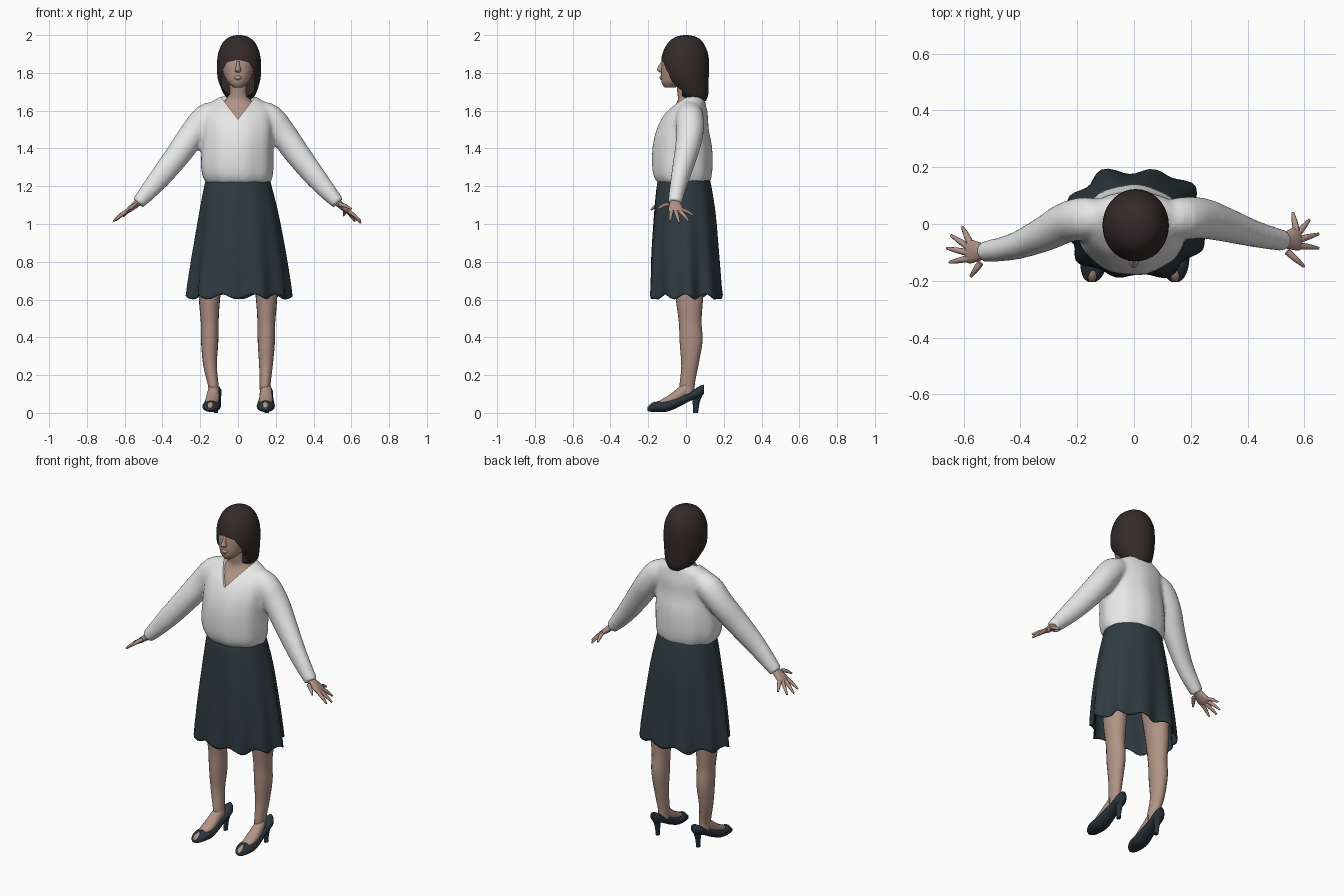
import bpy, bmesh, math
from mathutils import Vector

cube = bpy.data.objects.get("Cube")
if cube:
    bpy.data.objects.remove(cube)


def material(name, rgb):
    m = bpy.data.materials.new(name)
    m.use_nodes = True
    m.diffuse_color = (*rgb, 1)
    bsdf = next(n for n in m.node_tree.nodes if n.type == 'BSDF_PRINCIPLED')
    bsdf.inputs["Base Color"].default_value = (*rgb, 1)
    return m


SKIN = material("skin", (0.44, 0.29, 0.235))
HAIR = material("dark brown hair", (0.035, 0.023, 0.023))
WHITE = material("white cloth", (0.82, 0.82, 0.82))
NAVY = material("dark slate cloth", (0.028, 0.044, 0.055))
SHOE = material("dark shoe leather", (0.022, 0.033, 0.045))


def spline(rings, steps):
    """Catmull-Rom through rows of numbers."""
    out = []
    for i in range(len(rings) - 1):
        p = [rings[max(0, min(len(rings) - 1, i + k))] for k in (-1, 0, 1, 2)]
        for s in range(steps):
            t = s / steps
            out.append([b + 0.5 * t * (c - a + t * (2*a - 5*b + 4*c - d + t * (3*(b - c) + d - a)))
                        for a, b, c, d in zip(*p)])
    return out + [list(rings[-1])]


def finish(name, bm, mat, angle=60):
    bmesh.ops.recalc_face_normals(bm, faces=bm.faces)
    me = bpy.data.meshes.new(name)
    bm.to_mesh(me)
    bm.free()
    ob = bpy.data.objects.new(name, me)
    bpy.context.collection.objects.link(ob)
    me.materials.append(mat)
    select(ob)
    bpy.ops.object.shade_smooth_by_angle(angle=math.radians(angle))
    return ob


def select(*obs):
    bpy.ops.object.select_all(action='DESELECT')
    for o in obs:
        o.select_set(True)
    bpy.context.view_layer.objects.active = obs[0]


def loft(name, rings, mat, mode='up', n=20, steps=3, caps=True, fold=None):
    """Rings are (x, y, z, half width, half depth); mode sets how they face."""
    rows = spline(rings, steps)
    cen = [Vector(r[:3]) for r in rows]
    bm = bmesh.new()
    loops = []
    for i, r in enumerate(rows):
        u, v = Vector((1, 0, 0)), Vector((0, 1, 0))
        if mode == 'forward':
            v = Vector((0, 0, 1))
        elif mode == 'path':
            t = (cen[min(i + 1, len(cen) - 1)] - cen[max(i - 1, 0)]).normalized()
            u = t.cross(Vector((0, 0, 1))).normalized()
            v = u.cross(t)
        ring = []
        for k in range(n):
            a = math.tau * k / n
            f, dz = fold(a, i / (len(rows) - 1)) if fold else (1, 0)
            p = cen[i] + (u * math.cos(a) * r[3] + v * math.sin(a) * r[4]) * f
            ring.append(bm.verts.new(p + Vector((0, 0, dz))))
        loops.append(ring)
    for a, b in zip(loops, loops[1:]):
        for k in range(n):
            bm.faces.new((a[k], a[(k + 1) % n], b[(k + 1) % n], b[k]))
    if caps:
        bm.faces.new(loops[0])
        bm.faces.new(loops[-1])
    return finish(name, bm, mat)


def prism(name, pts, direction):
    """Extrude a flat polygon along a direction, for use as a cutter."""
    bm = bmesh.new()
    f = bm.faces.new([bm.verts.new(p) for p in pts])
    new = bmesh.ops.extrude_face_region(bm, geom=[f])["geom"]
    bmesh.ops.translate(bm, vec=direction, verts=[g for g in new if isinstance(g, bmesh.types.BMVert)])
    return finish(name, bm, WHITE)


def cut(ob, cutter):
    mod = ob.modifiers.new("cut", 'BOOLEAN')
    mod.operation, mod.object, mod.solver = 'DIFFERENCE', cutter, 'EXACT'
    select(ob)
    bpy.ops.object.modifier_apply(modifier=mod.name)
    bpy.data.objects.remove(cutter)


# Head, nose, neck and chest
loft("head", [(0, -.085, 1.722, .022, .028), (0, -.068, 1.745, .05, .06), (0, -.043, 1.78, .072, .089),
              (0, -.03, 1.83, .086, .1), (0, -.022, 1.87, .088, .1), (0, 0, 1.93, .075, .09),
              (0, 0, 1.975, .02, .02)], SKIN, n=28)
loft("nose", [(0, -.12, 1.863, .008, .01), (0, -.13, 1.835, .01, .017), (0, -.133, 1.815, .017, .022),
              (0, -.125, 1.803, .012, .014)], SKIN, n=10)
loft("mouth", [(0, -.118, 1.785, .015, .016), (0, -.12, 1.775, .024, .02), (0, -.116, 1.762, .015, .017)],
     SKIN, n=12)
loft("neck_and_chest", [(0, -.02, 1.5, .12, .115), (0, -.005, 1.57, .12, .102), (0, .012, 1.62, .11, .075),
                        (0, .012, 1.655, .068, .056), (0, .005, 1.69, .05, .05), (0, -.005, 1.78, .05, .05)],
     SKIN, n=24)

# Bobbed hair with a fringe cut round the face
hair = loft("hair", [(.005, 0, 2.0, .012, .012), (.005, 0, 1.99, .05, .055), (.005, -.002, 1.96, .086, .093),
                     (.005, -.004, 1.9, .111, .121), (.006, -.005, 1.83, .117, .128), (.006, 0, 1.77, .113, .12),
                     (.008, .02, 1.72, .098, .1), (.01, .042, 1.68, .08, .075), (.01, .06, 1.65, .055, .045)],
            HAIR, n=36, steps=4)
cut(hair, prism("fringe_cutter", [(-.3, y, z) for y, z in (
    (-.3, 1.88), (-.137, 1.87), (-.122, 1.835), (-.098, 1.775), (-.058, 1.72), (-.035, 1.6), (-.3, 1.6))],
    (.6, 0, 0)))
cut(hair, prism("face_cutter", [(-.086, -.3, 1.6), (.086, -.3, 1.6), (.088, -.3, 1.8), (.06, -.3, 1.855),
                                (0, -.3, 1.87), (-.06, -.3, 1.855), (-.088, -.3, 1.8)], (0, .28, 0)))
select(hair)
bpy.ops.object.shade_smooth_by_angle(angle=math.radians(50))


# Blouse: torso and sleeves fused, then cut to a V neck
def body_fold(a, t):
    return 1 + .018 * (1 - t) * math.sin(9 * a + 1), 0


blouse = loft("blouse", [(0, -.012, 1.215, .168, .135), (-.003, -.018, 1.25, .185, .152), (-.006, -.02, 1.31, .192, .16),
                         (-.003, -.02, 1.41, .19, .157), (0, -.018, 1.5, .188, .138), (0, 0, 1.58, .185, .115),
                         (0, .02, 1.63, .165, .085), (0, .03, 1.655, .125, .07), (0, .03, 1.675, .095, .06)],
              WHITE, n=40, fold=body_fold)
sleeves = []
for side, ys in ((-1, (.02, .02, .005, -.035, -.08, -.098)), (1, (.02, .02, .02, 0, -.035, -.06))):
    shape = ((.1, 1.595, .06, .06), (.17, 1.56, .075, .075), (.24, 1.475, .072, .072),
             (.315, 1.37, .062, .068), (.425, 1.23, .047, .056), (.53, 1.11, .037, .036))
    sleeves.append(loft("sleeve", [(side * x, y, z, a, b) for (x, z, a, b), y in zip(shape, ys)],
                        WHITE, 'path', 20))
select(blouse, *sleeves)
bpy.ops.object.join()
mod = blouse.modifiers.new("fuse", 'REMESH')
mod.mode, mod.voxel_size, mod.use_smooth_shade = 'VOXEL', .011, True
mod = blouse.modifiers.new("soften", 'SMOOTH')
mod.factor, mod.iterations = .5, 5
for m in ("fuse", "soften"):
    bpy.ops.object.modifier_apply(modifier=m)
cut(blouse, prism("neckline_cutter", [(0, -.4, 1.555), (.1, -.4, 1.685), (.06, -.4, 1.75), (-.06, -.4, 1.75),
                                      (-.1, -.4, 1.685)], (0, .43, 0)))
select(blouse)
bpy.ops.object.shade_smooth_by_angle(angle=math.radians(50))


# Flared skirt with folds growing towards the hem
def skirt_fold(a, t):
    w = .6 * math.sin(10 * a + .6) + .4 * math.sin(6 * a + 2)
    return 1 + .1 * t ** 1.6 * w, .014 * t ** 4 * math.sin(10 * a + 2)


skirt = loft("skirt", [(0, -.01, 1.25, .165, .132), (0, -.01, 1.19, .18, .147), (.004, -.006, 1.05, .208, .165),
                       (.006, -.004, .85, .24, .18), (.006, 0, .7, .258, .187), (.006, .002, .615, .263, .19)],
             NAVY, n=72, steps=4, caps=False, fold=skirt_fold)
mod = skirt.modifiers.new("cloth", 'SOLIDIFY')
mod.thickness = .006

# Hands with spread fingers: wrist, then fingertips from little finger to thumb
HANDS = {
    "right": ((-.52, -.097, 1.12), (-.59, -.097, 1.065),
              ((-.605, -.01, 1.04), (-.645, -.04, 1.02), (-.66, -.085, 1.015), (-.65, -.135, 1.02), (-.575, -.185, 1.075))),
    "left": ((.52, -.06, 1.12), (.585, -.05, 1.065),
             ((.56, .04, 1.045), (.618, .015, 1.015), (.65, -.035, 1.005), (.65, -.085, 1.015), (.6, -.15, 1.08)))}
for side, (wrist, knuckles, tips) in HANDS.items():
    w, k = Vector(wrist), Vector(knuckles)
    loft(side + "_palm", [(*w, .024, .02), (*w.lerp(k, .4), .034, .018), (*w.lerp(k, .8), .042, .015),
                          (*k, .038, .01)], SKIN, 'path', 14)
    for i, tip in enumerate(tips):
        tip = Vector(tip)
        start = (w.lerp(k, .3) if i == 4 else w.lerp(k, .8)) + Vector((0, .028 - .017 * i, 0))
        mid = start.lerp(tip, .5) + Vector((0, 0, .004))
        loft(f"{side}_finger_{i + 1}", [(*start, .012, .011), (*mid, .0105, .01), (*tip, .005, .005)],
             SKIN, 'path', 8)

# Legs, feet and peep-toe heeled shoes
for side, s, ankle, heel, toe in (("right", -1, -.13, -.117, -.148), ("left", 1, .143, .152, .145)):
    loft(side + "_leg", [(s * .12, .01, .95, .085, .1), (s * .142, .015, .75, .066, .085),
                         (s * .151, .018, .6, .056, .072), (s * .15, .022, .48, .047, .06),
                         (s * .15, .027, .38, .046, .061), (s * .148, .02, .25, .036, .045),
                         (ankle, .005, .14, .028, .04), (ankle, .01, .09, .028, .04)], SKIN, n=20)

    def along(rows):
        return [(toe + (heel - toe) * (y + .2) / .3, y, (lo + hi) / 2, w, (hi - lo) / 2) for y, lo, hi, w in rows]

    loft(side + "_foot", along([(-.14, .03, .066, .03), (-.09, .04, .094, .036), (-.045, .05, .13, .034),
                                (0, .08, .165, .028)]), SKIN, 'forward', 16)
    loft(side + "_shoe", along([(-.205, .012, .026, .012), (-.188, .006, .044, .032), (-.15, .005, .062, .046),
                                (-.1, .006, .07, .048), (-.04, .03, .088, .042), (.02, .062, .11, .036),
                                (.07, .08, .142, .034), (.095, .1, .15, .018)]), SHOE, 'forward', 18)
    loft(side + "_toes", along([(-.203, .022, .034, .009), (-.185, .028, .052, .016), (-.165, .035, .061, .01)]),
         SKIN, 'forward', 10)
    loft(side + "_heel", [(heel, .06, .105, .026, .034), (heel, .054, .06, .015, .019), (heel, .05, 0, .011, .014)],
         SHOE, n=12)
